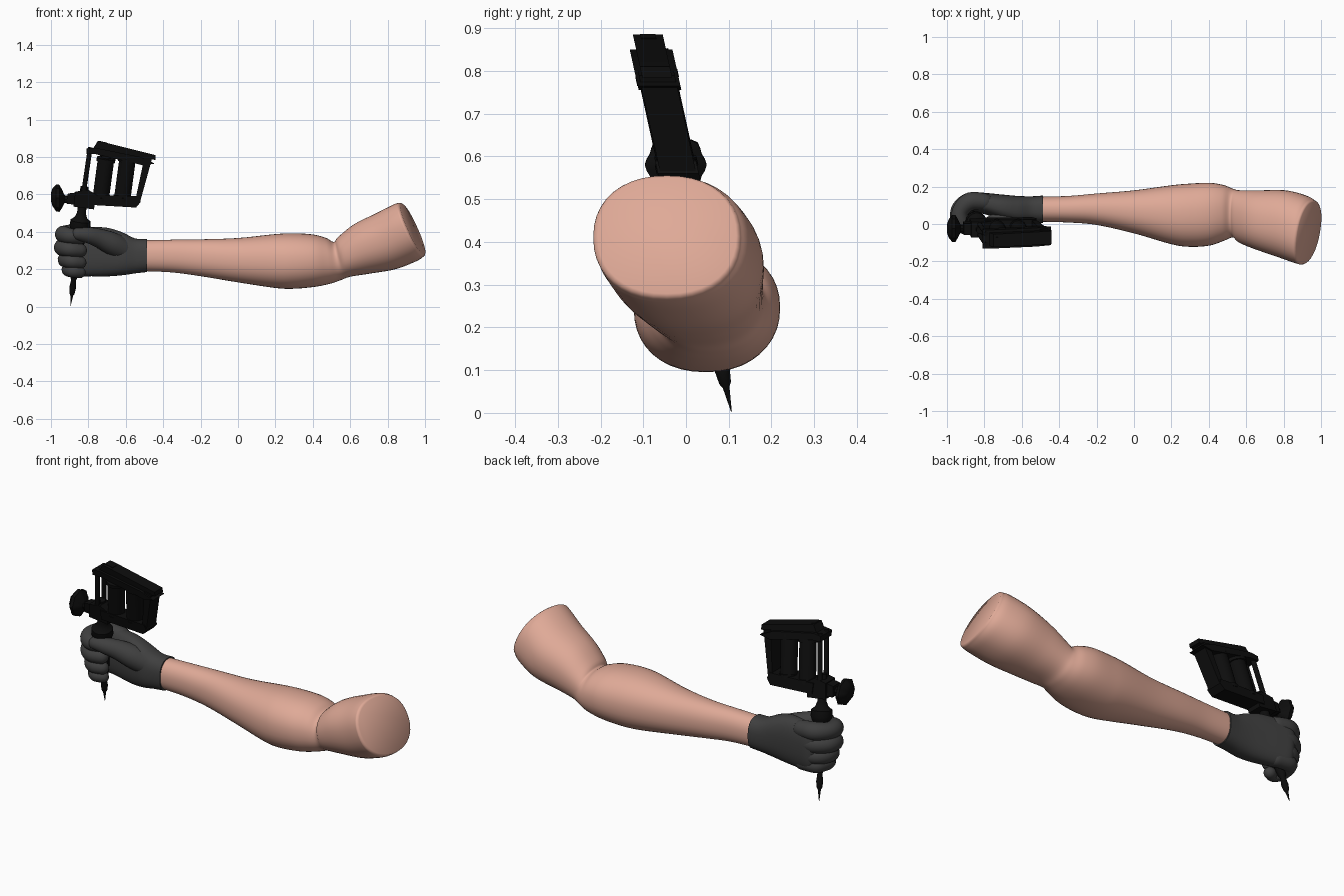
import bpy, bmesh, math
from mathutils import Vector

if "Cube" in bpy.data.objects:
    bpy.data.objects.remove(bpy.data.objects["Cube"])


def material(name, rgb):
    m = bpy.data.materials.new(name)
    m.diffuse_color = (*rgb, 1)
    m.use_nodes = True
    m.node_tree.nodes["Principled BSDF"].inputs["Base Color"].default_value = m.diffuse_color
    return m


SKIN = material("skin", (0.74, 0.40, 0.31))
GLOVE = material("dark_grey_glove", (0.05, 0.05, 0.05))
BLACK = material("black_metal", (0.004, 0.004, 0.004))


def spline(pts, n):
    """Smooth interpolation through tuples of any length."""
    out = []
    for i in range(len(pts) - 1):
        a, b, c, d = (pts[max(0, min(len(pts) - 1, i + k))] for k in (-1, 0, 1, 2))
        for s in range(n):
            t = s / n
            out.append(tuple(0.5 * (2*q + (r-p)*t + (2*p-5*q+4*r-u)*t*t + (3*q-p-3*r+u)*t**3)
                             for p, q, r, u in zip(a, b, c, d)))
    return out + [tuple(pts[-1])]


def loft(name, rings, mat, angle=40):
    """Skin a list of closed rings and cap both ends."""
    bm = bmesh.new()
    vs = [[bm.verts.new(p) for p in r] for r in rings]
    n = len(vs[0])
    for a, b in zip(vs, vs[1:]):
        for i in range(n):
            bm.faces.new((a[i], a[(i+1) % n], b[(i+1) % n], b[i]))
    bm.faces.new(vs[0])
    bm.faces.new(vs[-1])
    bmesh.ops.recalc_face_normals(bm, faces=bm.faces)
    me = bpy.data.meshes.new(name)
    bm.to_mesh(me)
    bm.free()
    me.materials.append(mat)
    ob = bpy.data.objects.new(name, me)
    bpy.context.collection.objects.link(ob)
    bpy.ops.object.select_all(action='DESELECT')
    ob.select_set(True)
    bpy.context.view_layer.objects.active = ob
    bpy.ops.object.shade_smooth_by_angle(angle=math.radians(angle))
    return ob


def limb_ring(p, sides=40, power=0.9, yaw=0.0):
    """Oval from top point (x, z), bottom point (x, z) and y range."""
    tx, tz, bx, bz, y0, y1 = p
    ring = []
    for i in range(sides):
        a = 2 * math.pi * i / sides
        c, s = (math.copysign(abs(v) ** power, v) for v in (math.cos(a), math.sin(a)))
        ring.append(Vector(((tx+bx)/2 + s*(tx-bx)/2 + yaw*c, (y0+y1)/2 + c*(y1-y0)/2,
                            (tz+bz)/2 + s*(tz-bz)/2)))
    return ring


def tube(name, path, mat, sides=16, rounded=False, angle=40):
    """Round tube through (x, y, z, radius) points."""
    pts = [Vector(p[:3]) for p in path]
    rad = [p[3] for p in path]
    if rounded:
        t0, t1 = (pts[0]-pts[1]).normalized(), (pts[-1]-pts[-2]).normalized()
        r0, r1, p0, p1 = rad[0], rad[-1], pts[0], pts[-1]
        for k in (25, 50, 70, 85):
            s, c = math.sin(math.radians(k)), math.cos(math.radians(k))
            pts = [p0 + t0*r0*s] + pts + [p1 + t1*r1*s]
            rad = [r0*c] + rad + [r1*c]
    rings, u = [], None
    for i, p in enumerate(pts):
        t = (pts[min(i+1, len(pts)-1)] - pts[max(i-1, 0)]).normalized()
        if u is None:
            u = t.orthogonal()
        u = (u - t*u.dot(t)).normalized()
        v = t.cross(u)
        rings.append([p + rad[i]*(math.cos(a)*u + math.sin(a)*v)
                      for a in (2*math.pi*k/sides for k in range(sides))])
    return loft(name, rings, mat, angle)


# Bare arm, from wrist over the elbow to the cut upper arm
arm = spline([
    (-.50, .355, -.50, .19, .012, .146), (-.35, .358, -.35, .183, .008, .15),
    (-.20, .36, -.20, .163, -.005, .163), (0, .367, 0, .13, -.05, .18),
    (.20, .388, .20, .10, -.108, .207), (.30, .392, .30, .096, -.122, .216),
    (.40, .386, .41, .106, -.115, .22), (.47, .368, .49, .122, -.09, .208),
    (.512, .346, .55, .142, -.072, .188), (.535, .372, .60, .16, -.10, .18),
    (.62, .44, .70, .176, -.135, .18), (.74, .50, .84, .20, -.175, .18),
    (.83, .545, .95, .242, -.207, .15), (.86, .555, .987, .266, -.217, .128)], 5)
rings = [limb_ring(p, yaw=0.03 * max(0, min(1, (p[0]-.52)/.3))) for p in arm]
mid = sum(rings[-1], Vector()) / 40
for scale, push in ((.985, .006), (.94, .011)):
    rings.append([mid + (v-mid)*scale + Vector((push, 0, push*.4)) for v in rings[-1 if scale > .95 else -2]])
loft("arm", rings, SKIN, 50)

# Gloved palm and cuff
palm = spline([
    (-.487, .361, -.487, .185, .006, .152), (-.55, .365, -.55, .178, .008, .148),
    (-.62, .398, -.62, .168, .004, .15), (-.70, .422, -.70, .162, .02, .157),
    (-.79, .425, -.79, .163, .05, .166), (-.86, .42, -.855, .168, .07, .17),
    (-.895, .40, -.885, .19, .09, .155), (-.905, .35, -.895, .24, .11, .14)], 5)
loft("glove_palm", [limb_ring(p, power=0.8) for p in palm], GLOVE, 60)

# Curled fingers, index to little: height, radius, forward reach
for name, z, r, reach in (("index", .385, .046, .0), ("middle", .315, .046, -.005),
                          ("ring", .25, .042, .01), ("little", .197, .037, .025)):
    dy = -0.12 * (z - .3)
    tube(name + "_finger", spline([
        (-.80, .118, z, r), (-.875, .12, z+.006, r*1.08), (-.925+reach, .085+dy, z+.004, r*.98),
        (-.93+reach, .03+dy, z, r), (-.895+reach/2, -.008+dy, z-.008, r*.9),
        (-.845, .005+dy, z-.014, r*.82)], 5), GLOVE, 18, True, 70)

# Thumb laid along the grip
tube("thumb", spline([
    (-.60, .07, .30, .062), (-.67, .035, .335, .062), (-.74, .005, .365, .052),
    (-.80, -.022, .382, .043), (-.855, -.035, .388, .034)], 5), GLOVE, 18, True, 70)


def axis(z):
    """Point on the leaning centre line of the needle tube."""
    return -.896 + .118*z, .107 - .22*z, z


# Needle tip, tube and grip
tube("needle_and_grip", [(*axis(z), r) for z, r in (
    (.003, .001), (.06, .008), (.07, .014), (.10, .018), (.14, .013), (.165, .022), (.25, .032),
    (.39, .036), (.41, .05), (.43, .056), (.46, .054), (.475, .034), (.50, .024), (.64, .022))], BLACK, 20)

# Scalloped thumb screw and its stem
knob = []
for x, r in ((-1, .02), (-.992, .045), (-.972, .069), (-.955, .069), (-.94, .045), (-.928, .02), (-.85, .018)):
    knob.append([Vector((x, -.024 + r*math.cos(a)*w, .58 + r*math.sin(a)*w + (x+.96)*-.15))
                 for a, w in ((2*math.pi*k/32, 1 + .05*math.cos(k*math.pi/2)) for k in range(32))])
loft("clamp_screw", knob, BLACK, 30)


def lean(x, z, off=0):
    return Vector((x, off - .02 - .22*(z - .57), z))


def plate(name, outline, half, shift=0):
    """Front-view outline extruded across the leaning machine."""
    loft(name, [[lean(x, z, shift + s) for x, z in outline] for s in (-half, half)], BLACK, 20)


# Machine frame
plate("tube_clamp", [(-.88, .535), (-.77, .52), (-.76, .60), (-.80, .625), (-.87, .615)], .042)
plate("clamp_jaw", [(-.915, .55), (-.87, .545), (-.87, .61), (-.91, .605)], .03)
plate("base_bar", [(-.80, .545), (-.545, .53), (-.52, .56), (-.53, .59), (-.80, .60)], .048)
plate("rear_post", [(-.555, .54), (-.525, .555), (-.46, .79), (-.50, .80)], .042)
plate("top_bar", [(-.81, .815), (-.81, .845), (-.765, .85), (-.52, .80), (-.445, .765), (-.505, .755), (-.76, .815)], .05)
plate("top_spring", [(-.775, .845), (-.75, .885), (-.72, .88), (-.44, .81), (-.44, .785), (-.52, .79)], .035)
plate("top_ridge", [(-.765, .86), (-.745, .887), (-.70, .877), (-.70, .85)], .018)

# Front rods
for i, off in enumerate((-.028, .028)):
    tube("front_rod_%d" % (i+1), [(*lean(-.83, .58, off), .013), (*lean(-.79, .85, off), .013)], BLACK, 10)

# Two wound coils with end washers
for i, x in enumerate((-.735, -.62)):
    tube("coil_%d" % (i+1), [(*lean(x + .135*(z-.57), z), r) for z, r in (
        (.57, .05), (.59, .05), (.591, .044), (.775, .044), (.776, .05), (.795, .05), (.796, .025), (.84 - i*.025, .025))],
        BLACK, 24)
